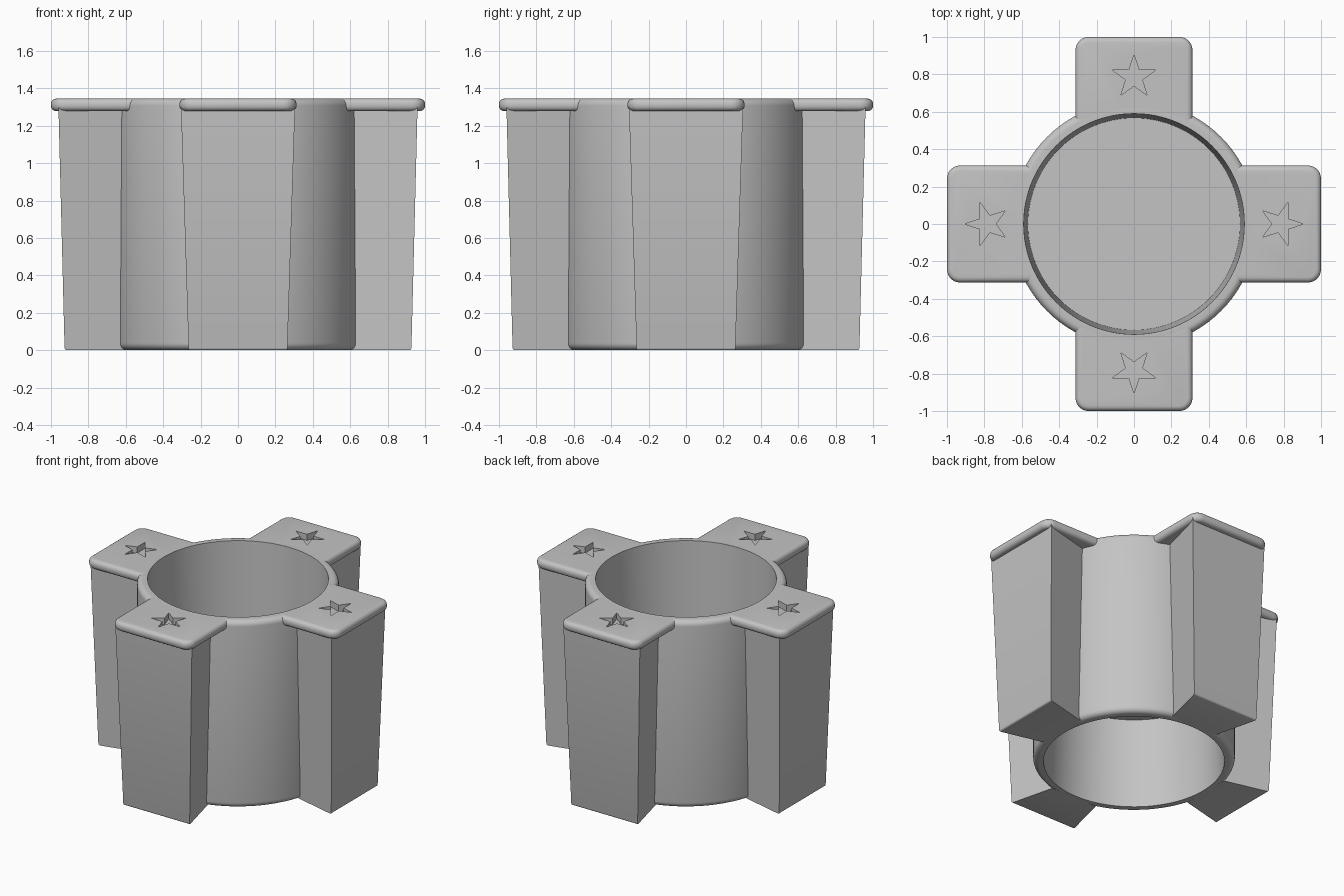
import bpy, bmesh
from math import sin, cos, pi, radians
from mathutils import Matrix

old = bpy.data.objects.get("Cube")
if old:
    bpy.data.objects.remove(old, do_unlink=True)

TOP = 1.345      # full height
MID = TOP / 2
BORE = 0.59      # radius of both openings
OUTER = 0.658    # radius of the sleeve
HALF = 0.313     # half width of a top plate

grey = bpy.data.materials.new("plain_grey")
grey.use_nodes = True
grey.diffuse_color = (0.55, 0.55, 0.55, 1)
bsdf = next(n for n in grey.node_tree.nodes if n.type == "BSDF_PRINCIPLED")
bsdf.inputs["Base Color"].default_value = grey.diffuse_color
bsdf.inputs["Roughness"].default_value = 0.6


def make(name, bm):
    """Turn a bmesh into a linked object with the grey material."""
    bmesh.ops.recalc_face_normals(bm, faces=bm.faces)
    mesh = bpy.data.meshes.new(name)
    bm.to_mesh(mesh)
    bm.free()
    mesh.materials.append(grey)
    ob = bpy.data.objects.new(name, mesh)
    bpy.context.collection.objects.link(ob)
    return ob


def smooth(ob):
    bpy.ops.object.select_all(action="DESELECT")
    ob.select_set(True)
    bpy.context.view_layer.objects.active = ob
    bpy.ops.object.shade_smooth_by_angle(angle=radians(30))


def cut(ob, cutter):
    """Subtract the cutter, bake the result and drop the cutter."""
    cutter.hide_render = True
    mod = ob.modifiers.new("cut", "BOOLEAN")
    mod.operation = "DIFFERENCE"
    mod.solver = "EXACT"
    mod.object = cutter
    deps = bpy.context.evaluated_depsgraph_get()
    deps.update()
    baked = bpy.data.meshes.new_from_object(ob.evaluated_get(deps))
    ob.modifiers.clear()
    ob.data = baked
    bpy.data.objects.remove(cutter, do_unlink=True)


def prism(outline, z0, z1):
    bm = bmesh.new()
    face = bm.faces.new([bm.verts.new((x, y, z0)) for x, y in outline])
    ext = bmesh.ops.extrude_face_region(bm, geom=[face])
    verts = [v for v in ext["geom"] if isinstance(v, bmesh.types.BMVert)]
    bmesh.ops.translate(bm, verts=verts, vec=(0, 0, z1 - z0))
    return bm


def bevel(bm, edges, offset, segments):
    bmesh.ops.bevel(bm, geom=edges, offset=offset, segments=segments,
                    profile=0.5, affect="EDGES", clamp_overlap=True)


def level(edge, z):
    return all(abs(v.co.z - z) < 1e-4 for v in edge.verts)


# Sleeve: drafted bore from both ends, thin web at mid height, rounded rims
ROUND = 0.038
arc = [(OUTER - ROUND + ROUND * sin(a), TOP - ROUND + ROUND * cos(a))
       for a in (i * pi / 12 for i in range(7))]
upper = [(0, MID + 0.032), (0.567, MID + 0.032), (BORE, TOP)] + arc
profile = upper + [(r, TOP - z) for r, z in reversed(upper)]
bm = bmesh.new()
points = [bm.verts.new((r, 0, z)) for r, z in profile]
lines = [bm.edges.new(pair) for pair in zip(points, points[1:])]
bmesh.ops.spin(bm, geom=points + lines, cent=(0, 0, 0), axis=(0, 0, 1),
               angle=2 * pi, steps=96, use_duplicate=False)
bmesh.ops.remove_doubles(bm, verts=bm.verts, dist=1e-5)
smooth(make("sleeve", bm))


def build_arm(name, turn):
    """Block that narrows towards the sleeve and towards the floor."""
    bm = prism([(0.61, -0.214), (0.96, -0.305), (0.96, 0.305), (0.61, 0.214)],
               0, 1.3)
    for v in bm.verts:
        if v.co.z < 0.1:
            v.co.y *= 0.865
            if v.co.x > 0.9:
                v.co.x = 0.927
    bevel(bm, [e for e in bm.edges
               if level(e, 0) and all(v.co.x > 0.9 for v in e.verts)], 0.012, 3)
    bm.transform(turn)
    smooth(make(name, bm))


def build_plate(name, turn):
    """Pill-edged plate with a recessed star, trimmed to the bore."""
    base = TOP - 0.067
    bm = prism([(0.3, -HALF), (1, -HALF), (1, HALF), (0.3, HALF)], base, TOP)
    bevel(bm, [e for e in bm.edges if all(v.co.x > 0.9 for v in e.verts)
               and abs(e.verts[0].co.z - e.verts[1].co.z) > 0.01], 0.07, 6)
    bevel(bm, [e for e in bm.edges if level(e, base) or level(e, TOP)], 0.028, 4)
    plate = make(name, bm)

    bore = [(0.602 * cos(i * pi / 48), 0.602 * sin(i * pi / 48)) for i in range(96)]
    cut(plate, make("bore_cutter", prism(bore, 1, 2)))

    star = []
    for i in range(10):
        r = 0.12 if i % 2 == 0 else 0.046
        star.append((0.785 + r * cos(i * pi / 5), r * sin(i * pi / 5)))
    cut(plate, make("star_cutter", prism(star, TOP - 0.055, 2)))

    plate.data.transform(turn)
    smooth(plate)


# Four arms with their plates
for i, side in enumerate(("left", "back", "right", "front")):
    turn = Matrix.Rotation(i * pi / 2, 4, "Z")
    build_arm(side + "_arm", turn)
    build_plate(side + "_plate", turn)
